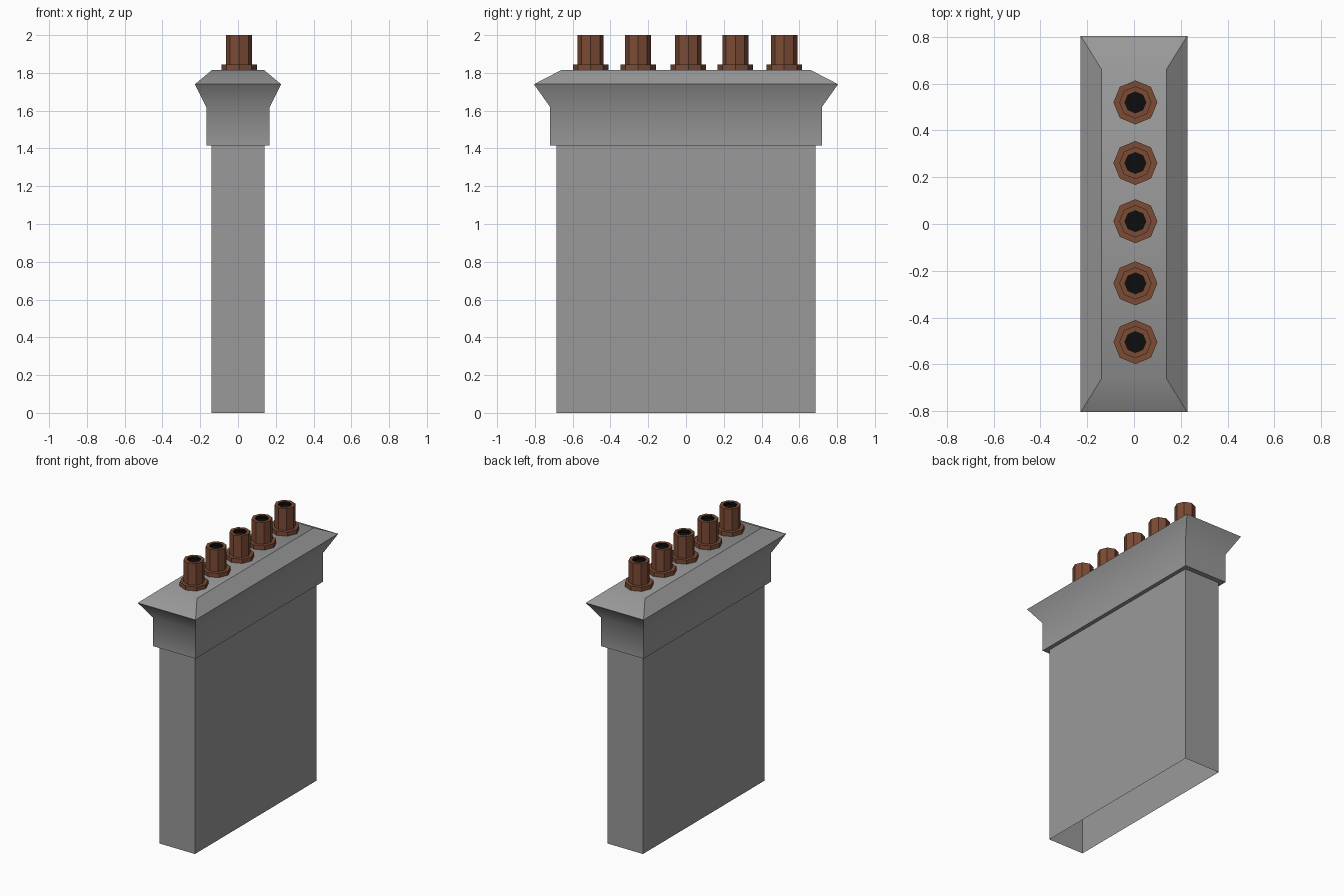
import bpy, bmesh, math

if "Cube" in bpy.data.objects:
    bpy.data.objects.remove(bpy.data.objects["Cube"])


def material(name, rgb):
    m = bpy.data.materials.new(name)
    m.diffuse_color = (*rgb, 1)
    m.use_nodes = True
    m.node_tree.nodes["Principled BSDF"].inputs["Base Color"].default_value = m.diffuse_color
    return m


stone = material("grey_stone", (0.32, 0.32, 0.32))
clay = material("brown_clay", (0.20, 0.07, 0.035))
soot = material("black_soot", (0.004, 0.004, 0.004))


def loft(name, rings, mats, cap_mat=0, mat_rule=None):
    """Skin a stack of equal-sized point rings, close the top, leave the base open."""
    bm = bmesh.new()
    loops = [[bm.verts.new(p) for p in ring] for ring in rings]
    for level, (a, b) in enumerate(zip(loops, loops[1:])):
        n = len(a)
        for i in range(n):
            j = (i + 1) % n
            f = bm.faces.new((a[i], a[j], b[j], b[i]))
            f.material_index = mat_rule(level) if mat_rule else 0
    bm.faces.new(loops[-1]).material_index = cap_mat
    mesh = bpy.data.meshes.new(name)
    bm.to_mesh(mesh)
    bm.free()
    for m in mats:
        mesh.materials.append(m)
    ob = bpy.data.objects.new(name, mesh)
    bpy.context.collection.objects.link(ob)
    return ob


def rect(hx, hy, z):
    return [(-hx, -hy, z), (hx, -hy, z), (hx, hy, z), (-hx, hy, z)]


def octagon(r, z):
    return [(r * math.cos(i * math.pi / 4), r * math.sin(i * math.pi / 4), z)
            for i in range(8)]


# Chimney stack: shaft, stepped collar, flared cornice and sloped cap
stack = loft("chimney_stack", [rect(*p) for p in (
    (0.14, 0.685, 0), (0.14, 0.685, 1.415),
    (0.168, 0.72, 1.415), (0.168, 0.72, 1.62),
    (0.228, 0.805, 1.74), (0.138, 0.66, 1.815))], [stone])
bpy.context.view_layer.objects.active = stack
stack.select_set(True)
bpy.ops.object.shade_smooth_by_angle(angle=math.radians(38))

# Chimney pots: octagonal foot, tube and a shallow sooty mouth
pot_profile = [(0.094, 1.813), (0.094, 1.845), (0.069, 1.845),
               (0.069, 2.0), (0.045, 2.0), (0.045, 1.98)]
for k, y in enumerate((-0.505, -0.254, 0.012, 0.261, 0.52)):
    pot = loft(f"chimney_pot_{k + 1}", [octagon(r, z) for r, z in pot_profile],
               [clay, soot], cap_mat=1, mat_rule=lambda level: int(level == 4))
    pot.location = (0.006, y, 0)
